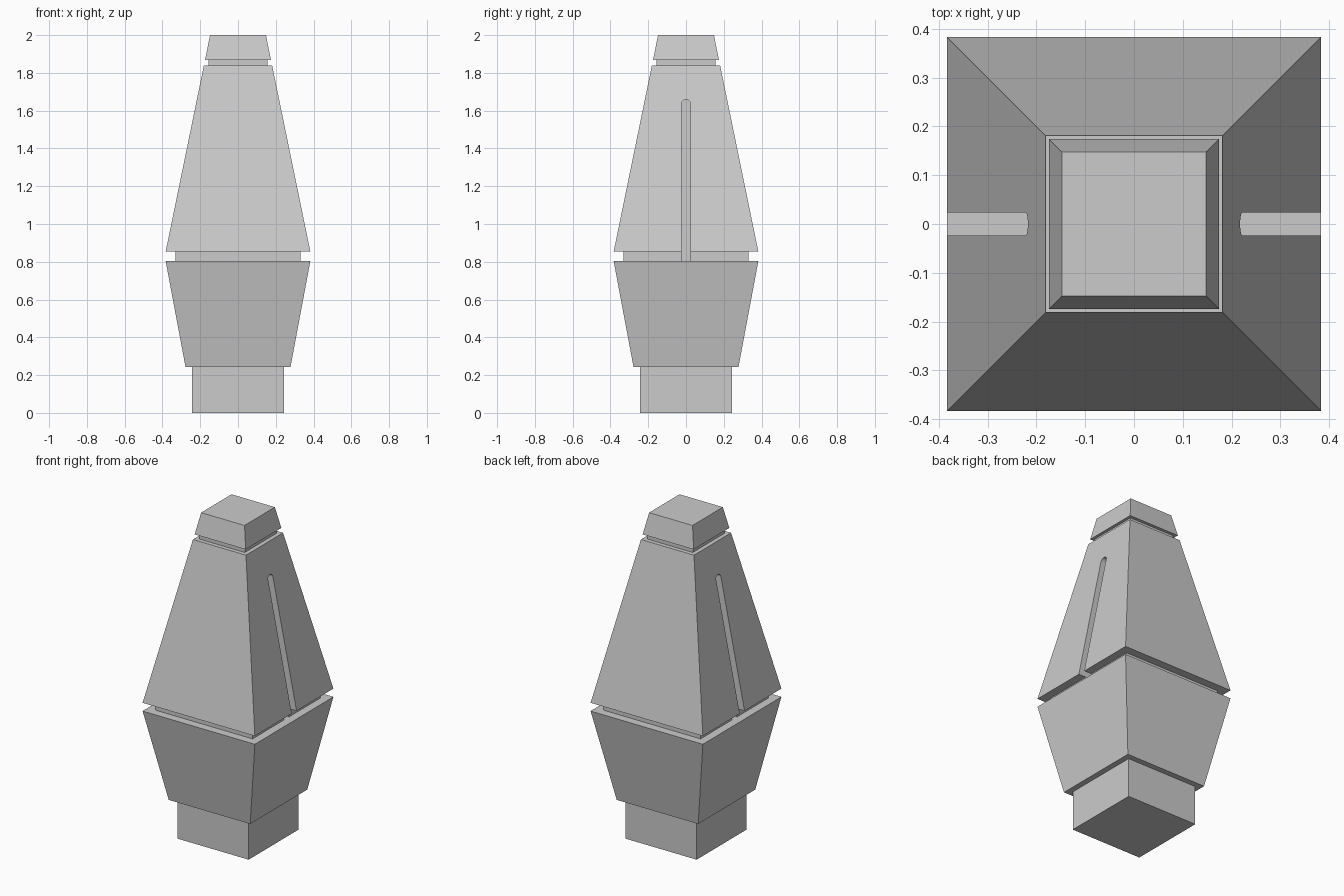
import bpy, bmesh, math

if "Cube" in bpy.data.objects:
    bpy.data.objects.remove(bpy.data.objects["Cube"])


def make_object(name, bm):
    bmesh.ops.recalc_face_normals(bm, faces=bm.faces[:])
    mesh = bpy.data.meshes.new(name)
    bm.to_mesh(mesh)
    bm.free()
    obj = bpy.data.objects.new(name, mesh)
    bpy.context.collection.objects.link(obj)
    return obj


def square_frustum(name, z0, half0, z1, half1):
    bm = bmesh.new()
    rings = []
    for z, h in ((z0, half0), (z1, half1)):
        rings.append([bm.verts.new((x * h, y * h, z))
                      for x, y in ((-1, -1), (1, -1), (1, 1), (-1, 1))])
    low, high = rings
    bm.faces.new(low[::-1])
    bm.faces.new(high)
    for i in range(4):
        j = (i + 1) % 4
        bm.faces.new((low[i], low[j], high[j], high[i]))
    return make_object(name, bm)


def slot_cutter(name, side, inner=0.15, radius=0.0235, bottom=0.75, top=1.66):
    # Round-topped outline in the YZ plane, extruded outward along X
    outline = [(-radius, bottom), (radius, bottom)]
    for i in range(13):
        a = math.pi * i / 12
        outline.append((radius * math.cos(a), top - radius + radius * math.sin(a)))
    bm = bmesh.new()
    face = bm.faces.new([bm.verts.new((side * inner, y, z)) for y, z in outline])
    ext = bmesh.ops.extrude_face_region(bm, geom=[face], use_keep_orig=True)
    moved = [g for g in ext["geom"] if isinstance(g, bmesh.types.BMVert)]
    bmesh.ops.translate(bm, verts=moved, vec=(side * 0.4, 0, 0))
    cutter = make_object(name, bm)
    cutter.hide_render = True
    cutter.display_type = 'WIRE'
    return cutter


# Stacked square sections, bottom to top
square_frustum("base_plinth", 0.0, 0.243, 0.243, 0.243)
square_frustum("lower_body", 0.243, 0.278, 0.803, 0.383)
waist = square_frustum("waist_groove", 0.803, 0.332, 0.854, 0.332)
upper = square_frustum("upper_body", 0.854, 0.383, 1.838, 0.181)
square_frustum("top_groove", 1.838, 0.155, 1.869, 0.155)
square_frustum("cap", 1.869, 0.174, 2.0, 0.148)

# Vertical slots cut into the left and right sides
cutters = [slot_cutter("slot_cutter_right", 1), slot_cutter("slot_cutter_left", -1)]
for part in (waist, upper):
    bpy.context.view_layer.objects.active = part
    for cutter in cutters:
        mod = part.modifiers.new("slot", 'BOOLEAN')
        mod.operation = 'DIFFERENCE'
        mod.solver = 'EXACT'
        mod.object = cutter
        bpy.ops.object.modifier_apply(modifier=mod.name)
for cutter in cutters:
    bpy.data.objects.remove(cutter, do_unlink=True)
